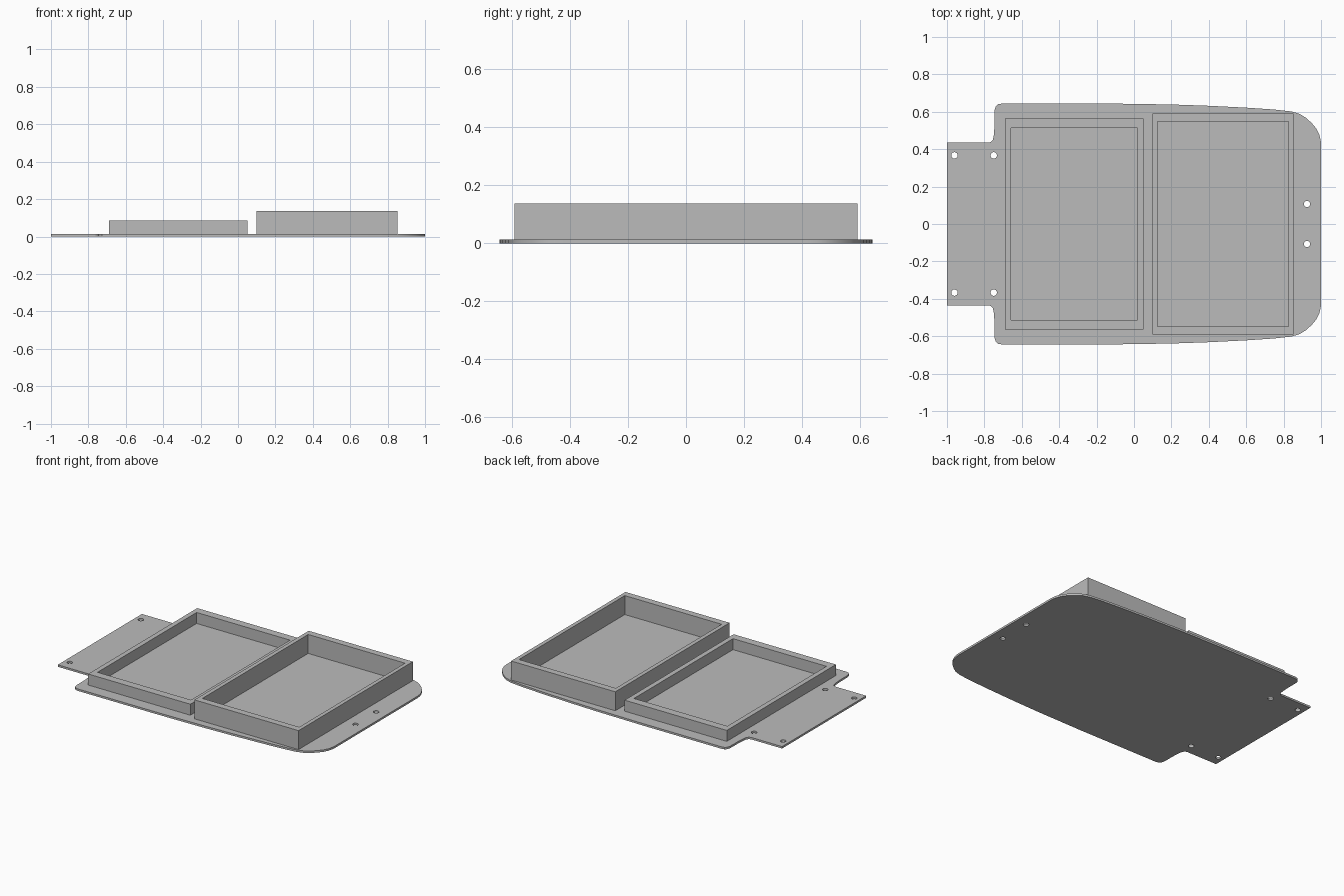
import bpy, bmesh, math

if "Cube" in bpy.data.objects:
    bpy.data.objects.remove(bpy.data.objects["Cube"], do_unlink=True)

grey = bpy.data.materials.new("plain grey")
grey.use_nodes = True
colour = (0.5, 0.5, 0.5, 1)
grey.diffuse_color = colour
grey.node_tree.nodes["Principled BSDF"].inputs["Base Color"].default_value = colour


def rectangle(x0, x1, y):
    return [(x0, -y), (x1, -y), (x1, y), (x0, y)]


def circle(x, y, r, n=24):
    return [(x + r * math.cos(math.tau * i / n), y + r * math.sin(math.tau * i / n))
            for i in range(n)]


def extrude_profile(name, loops, z0, z1):
    """Fill flat closed loops (inner loops become openings) and extrude them from z0 to z1."""
    curve = bpy.data.curves.new(name + "_profile", "CURVE")
    curve.dimensions = "2D"
    curve.fill_mode = "BOTH"
    curve.extrude = (z1 - z0) / 2
    for loop in loops:
        spline = curve.splines.new("POLY")
        spline.points.add(len(loop) - 1)
        for point, (x, y) in zip(spline.points, loop):
            point.co = (x, y, 0, 1)
        spline.use_cyclic_u = True
    helper = bpy.data.objects.new(name + "_helper", curve)
    bpy.context.collection.objects.link(helper)
    depsgraph = bpy.context.evaluated_depsgraph_get()
    mesh = bpy.data.meshes.new_from_object(helper.evaluated_get(depsgraph))
    bpy.data.objects.remove(helper, do_unlink=True)
    bpy.data.curves.remove(curve)

    # Weld the caps to the walls and set the part at its height
    bm = bmesh.new()
    bm.from_mesh(mesh)
    bmesh.ops.remove_doubles(bm, verts=bm.verts, dist=0.0001)
    bmesh.ops.recalc_face_normals(bm, faces=bm.faces)
    bmesh.ops.translate(bm, verts=bm.verts, vec=(0, 0, (z0 + z1) / 2))
    bm.to_mesh(mesh)
    bm.free()
    mesh.name = name
    mesh.materials.clear()
    mesh.materials.append(grey)
    obj = bpy.data.objects.new(name, mesh)
    bpy.context.collection.objects.link(obj)
    bpy.ops.object.select_all(action="DESELECT")
    obj.select_set(True)
    bpy.context.view_layer.objects.active = obj
    bpy.ops.object.shade_smooth_by_angle(angle=math.radians(30))
    return obj


# Base plate: half outline mirrored in y, with six screw holes
thickness = 0.013
half = [(-1, 0.435), (-0.775, 0.435), (-0.763, 0.44), (-0.754, 0.452), (-0.75, 0.47),
        (-0.746, 0.52), (-0.745, 0.61), (-0.74, 0.628), (-0.728, 0.64), (-0.706, 0.644),
        (-0.13, 0.644), (0.2, 0.639), (0.4, 0.632), (0.6, 0.622), (0.75, 0.612),
        (0.84, 0.602), (0.885, 0.589), (0.92, 0.567), (0.95, 0.54), (0.975, 0.51),
        (0.99, 0.48), (0.998, 0.45), (1, 0.42)]
outline = half + [(x, -y) for x, y in reversed(half)]
holes = [circle(x, side * y, 0.017)
         for x, y in ((-0.96, 0.367), (-0.75, 0.367), (0.925, 0.107)) for side in (1, -1)]
extrude_profile("base_plate", [outline] + holes, 0, thickness)

# Two open rectangular frames standing on the plate
extrude_profile("low_tray_wall",
                [rectangle(-0.69, 0.05, 0.564), rectangle(-0.658, 0.018, 0.512)],
                thickness, 0.085)
extrude_profile("tall_tray_wall",
                [rectangle(0.098, 0.852, 0.591), rectangle(0.125, 0.826, 0.547)],
                thickness, 0.137)
